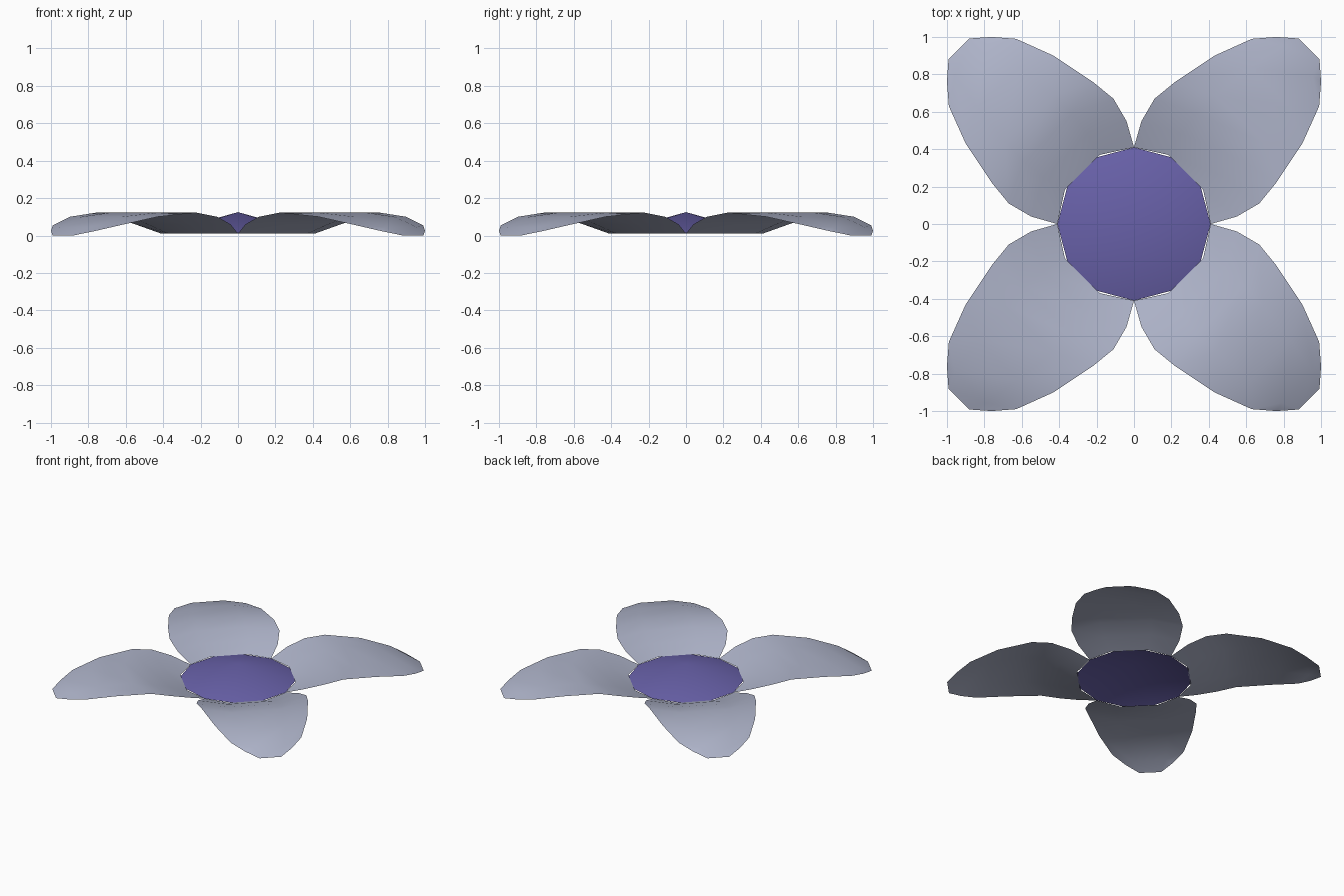
import bpy
import bmesh
from math import radians, sqrt
from mathutils import Matrix, Vector

default = bpy.data.objects.get("Cube")
if default:
    bpy.data.objects.remove(default, do_unlink=True)

RIM_RADIUS = 0.41
RIM_Z = 0.01
APEX_Z = 0.125


def make_material(name, rgb):
    mat = bpy.data.materials.new(name)
    mat.use_nodes = True
    colour = (*rgb, 1.0)
    mat.diffuse_color = colour
    bsdf = mat.node_tree.nodes["Principled BSDF"]
    bsdf.inputs["Base Color"].default_value = colour
    bsdf.inputs["Roughness"].default_value = 0.8
    return mat


def make_object(name, bm, mat):
    bmesh.ops.recalc_face_normals(bm, faces=bm.faces)
    # Keep the open sheets facing upward
    if sum(f.normal.z * f.calc_area() for f in bm.faces) < 0:
        bmesh.ops.reverse_faces(bm, faces=bm.faces)
    for face in bm.faces:
        face.smooth = True
    mesh = bpy.data.meshes.new(name)
    bm.to_mesh(mesh)
    bm.free()
    mesh.materials.append(mat)
    obj = bpy.data.objects.new(name, mesh)
    bpy.context.collection.objects.link(obj)
    return obj


petal_mat = make_material("pale lavender grey", (0.42, 0.45, 0.58))
centre_mat = make_material("violet", (0.14, 0.12, 0.40))

# Flower centre: shallow open cone with twelve sides
bm = bmesh.new()
apex = bm.verts.new((0, 0, APEX_Z))
rim = [bm.verts.new(Matrix.Rotation(radians(30 * i), 3, "Z")
                    @ Vector((RIM_RADIUS, 0, RIM_Z))) for i in range(12)]
for i in range(12):
    bm.faces.new((apex, rim[i], rim[(i + 1) % 12]))
make_object("flower_centre", bm, centre_mat)

# One petal edge from base to tip: x, y, z, and outward bulge of the row
petal_edge = [
    (0.00, 0.41, 0.01, 0.10),
    (0.04, 0.55, 0.06, 0.10),
    (0.11, 0.67, 0.10, 0.10),
    (0.22, 0.76, 0.122, 0.10),
    (0.43, 0.90, 0.10, 0.09),
    (0.63, 0.99, 0.055, 0.09),
    (0.76, 1.00, 0.025, 0.08),
]
TIP_DROP = 0.025


def petal_row(x, y, z, bulge, drop):
    """Four points across the petal, symmetric about its diagonal."""
    # Inner points sit closer to the diagonal and further out along it
    near = Vector((x, y, z))
    far = Vector((y, x, z))
    push = Vector((bulge / sqrt(2), bulge / sqrt(2), -drop))
    return [near, near.lerp(far, 0.27) + push, near.lerp(far, 0.73) + push, far]


def build_petal(name, angle):
    bm = bmesh.new()
    rows = []
    last = len(petal_edge) - 1
    for i, (x, y, z, bulge) in enumerate(petal_edge):
        drop = TIP_DROP if i == last else 0.01 if i == last - 1 else 0.0
        rows.append([bm.verts.new(p) for p in petal_row(x, y, z, bulge, drop)])
    for low, high in zip(rows, rows[1:]):
        for j in range(3):
            bm.faces.new((low[j], low[j + 1], high[j + 1], high[j]))
    bm.transform(Matrix.Rotation(radians(angle), 4, "Z"))
    make_object(name, bm, petal_mat)


# Four petals around the centre
for index, side in enumerate(("back_left", "back_right", "front_right", "front_left")):
    build_petal("petal_" + side, 90 * index)
